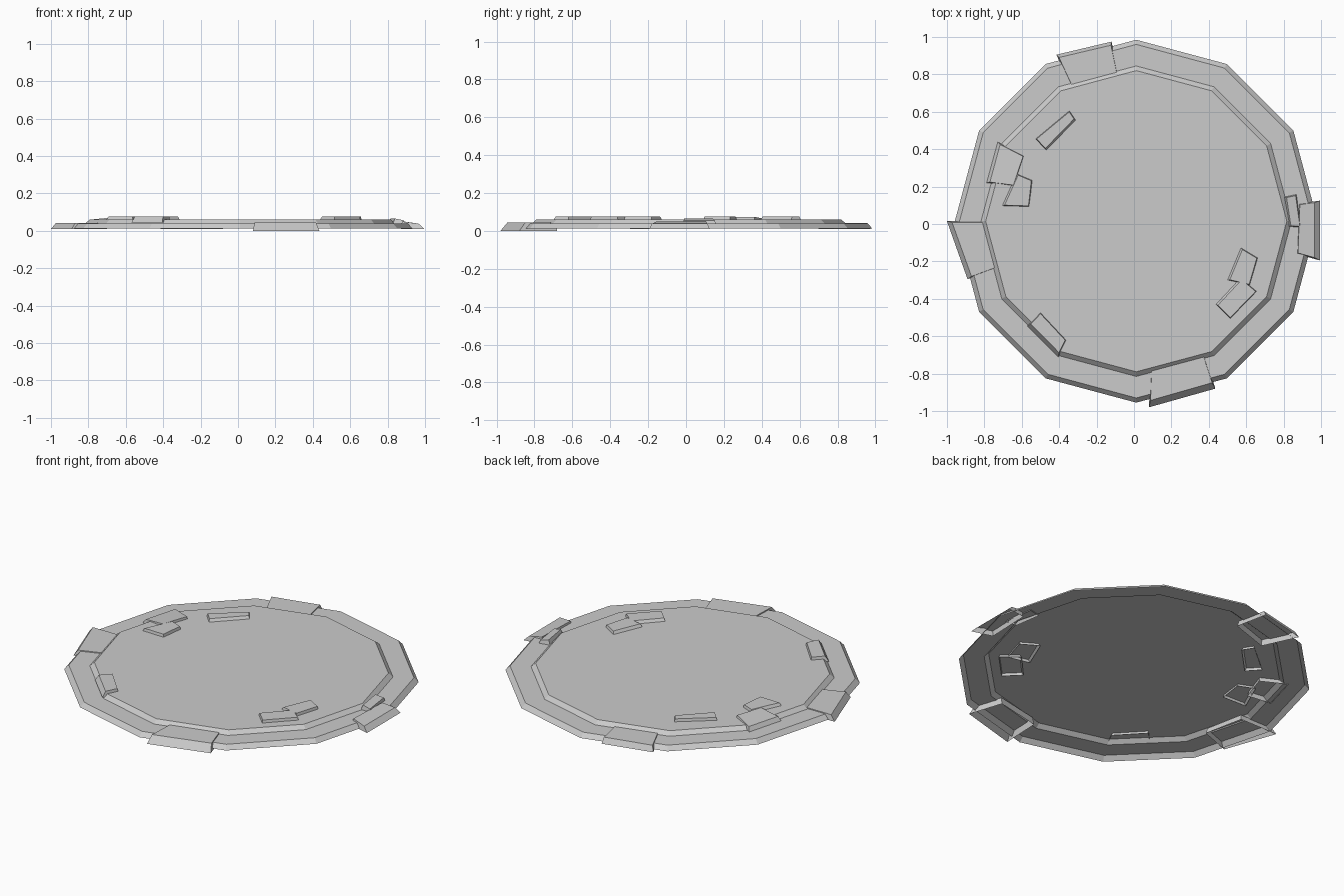
import bpy
import bmesh
from math import cos, sin, tau
from mathutils import Vector

cube = bpy.data.objects.get("Cube")
if cube:
    bpy.data.objects.remove(cube)

# Single stone colour
stone_grey = bpy.data.materials.new("stone_grey")
stone_grey.use_nodes = True
colour = (0.6, 0.6, 0.6, 1)
stone_grey.diffuse_color = colour
stone_grey.node_tree.nodes["Principled BSDF"].inputs["Base Color"].default_value = colour


def finish(name, bm):
    """Turn a bmesh into a flat shaded object."""
    mesh = bpy.data.meshes.new(name)
    bm.to_mesh(mesh)
    bm.free()
    mesh.materials.append(stone_grey)
    obj = bpy.data.objects.new(name, mesh)
    bpy.context.collection.objects.link(obj)
    return obj


def loft(bm, rings):
    """Bridge equal rings of points from the bottom up and cap the top."""
    loops = [[bm.verts.new(p) for p in ring] for ring in rings]
    count = len(loops[0])
    for low, high in zip(loops, loops[1:]):
        for i in range(count):
            j = (i + 1) % count
            bm.faces.new((low[i], low[j], high[j], high[i]))
    bm.faces.new(loops[-1])


def ring(radius, z, sides=12):
    angles = [tau * i / sides for i in range(sides)]
    return [(0.012 + radius * cos(a), 0.015 + radius * sin(a), z) for a in angles]


# Stepped twelve-sided platform, open underneath
bm = bmesh.new()
loft(bm, [ring(0.97, 0.012), ring(0.945, 0.038), ring(0.83, 0.038), ring(0.805, 0.06)])
finish("stepped_platform", bm)


def slab(name, corners, base, edge_top, back_top, slope=0.025, side=0.007):
    """Open-bottomed paving slab; the first two corners carry the wide sloped edge."""
    a, b, c, d = (Vector(p) for p in corners)
    along = (b - a).normalized() * side
    back_a, back_b = (d - a).normalized(), (c - b).normalized()
    top = [a + back_a * slope + along, b + back_b * slope - along,
           c - back_b * side - along, d - back_a * side + along]
    heights = (edge_top, edge_top, back_top, back_top)
    lower = [(p.x, p.y, base) for p in (a, b, c, d)]
    upper = [(p.x, p.y, z) for p, z in zip(top, heights)]
    bm = bmesh.new()
    loft(bm, [lower, upper])
    bmesh.ops.recalc_face_normals(bm, faces=bm.faces)
    # Keep the top facing up on the open shell
    bm.normal_update()
    if max(bm.faces, key=lambda f: abs(f.normal.z)).normal.z < 0:
        bmesh.ops.reverse_faces(bm, faces=bm.faces)
    finish(name, bm)


# Slabs lying over the outer rim
slab("rim_slab_back", [(-.415, .905), (-.12, .975), (-.08, .78), (-.32, .7)], .01, .043, .043, .018)
slab("rim_slab_right", [(-1, .015), (-.89, -.295), (-.7, -.225), (-.75, .015)], .01, .043, .043)
slab("rim_slab_front", [(.08, -.98), (.435, -.88), (.37, -.68), (.09, -.74)], 0, .044, .044, .035)
slab("rim_slab_left", [(.995, -.195), (.995, .125), (.88, .11), (.87, -.16)], .01, .038, .05, .03)

# Slabs bridging the upper step
slab("step_slab_left", [(.8, .145), (.825, -.015), (.895, -.02), (.87, .16)], .03, .066, .056, .015)
slab("step_slab_right", [(-.79, .22), (-.73, .44), (-.585, .365), (-.64, .2)], .035, .062, .074, .018)

# Loose slabs on the upper floor
floor_slabs = {
    "floor_slab_right": [(-.715, .095), (-.635, .275), (-.54, .235), (-.56, .09)],
    "floor_slab_back": [(-.465, .385), (-.305, .55), (-.345, .61), (-.53, .455)],
    "floor_slab_left": [(.49, -.3), (.565, -.12), (.665, -.18), (.62, -.33)],
    "floor_slab_front_left": [(.43, -.425), (.565, -.28), (.66, -.36), (.515, -.51)],
    "floor_slab_front_right": [(-.57, -.545), (-.405, -.71), (-.36, -.62), (-.5, -.47)],
}
for name, corners in floor_slabs.items():
    slab(name, corners, .045, .076, .076, .02)
